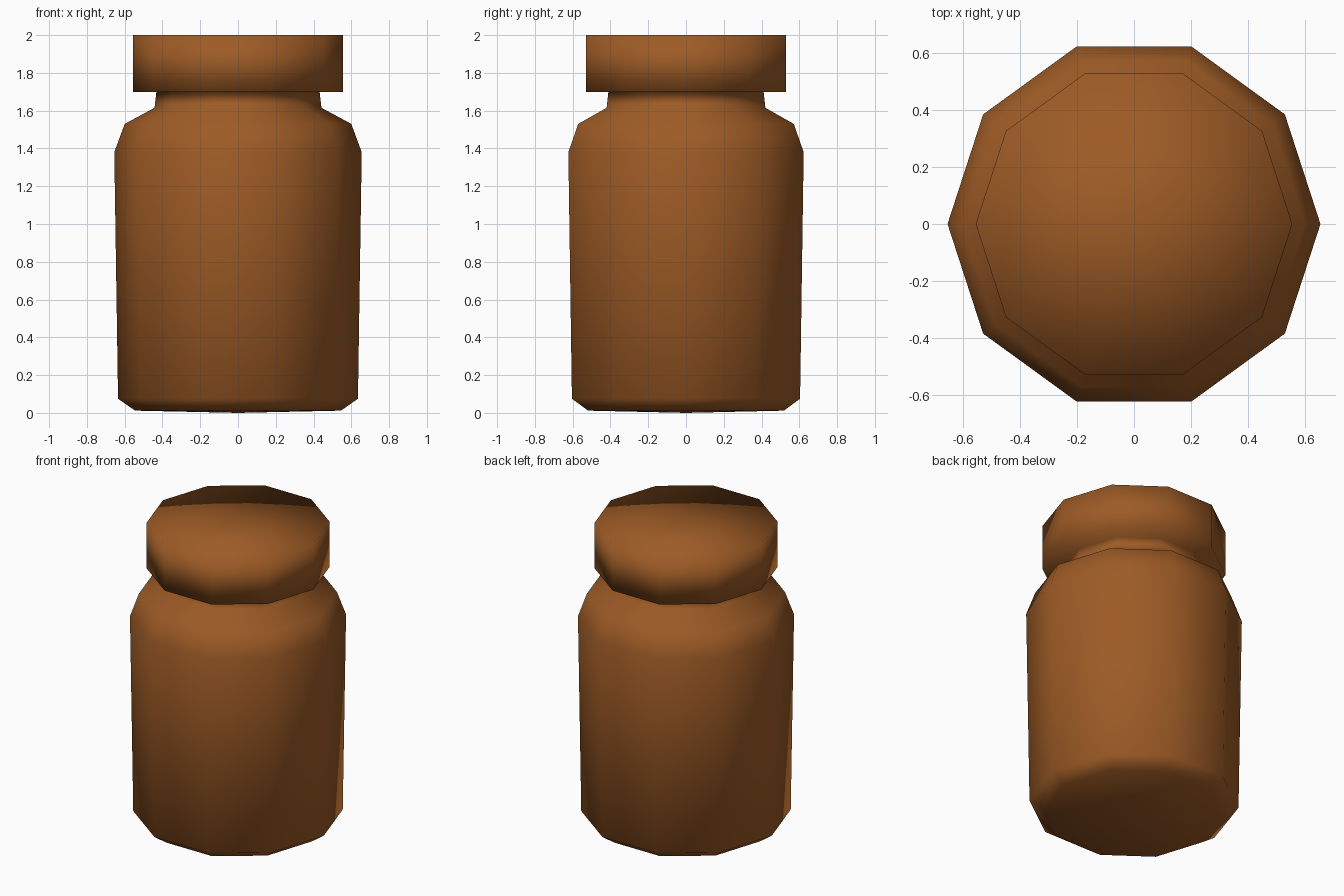
import bpy
import bmesh
from math import cos, sin, tau

SIDES = 10

cube = bpy.data.objects.get("Cube")
if cube:
    bpy.data.objects.remove(cube, do_unlink=True)

# One warm brown for the whole jar
brown = bpy.data.materials.new("warm brown")
brown.use_nodes = True
colour = (0.34, 0.105, 0.019, 1)
brown.diffuse_color = colour
brown.node_tree.nodes["Principled BSDF"].inputs["Base Color"].default_value = colour


def lathe(name, profile):
    """Turn (radius, height) points around z; radius 0 makes a pole."""
    bm = bmesh.new()
    rings = []
    for r, z in profile:
        count = SIDES if r else 1
        rings.append([bm.verts.new((r * cos(tau * i / SIDES), r * sin(tau * i / SIDES), z))
                      for i in range(count)])
    for low, high in zip(rings, rings[1:]):
        for i in range(SIDES):
            j = (i + 1) % SIDES
            corners = [low[i % len(low)], low[j % len(low)],
                       high[j % len(high)], high[i % len(high)]]
            bm.faces.new(list(dict.fromkeys(corners)))
    bmesh.ops.recalc_face_normals(bm, faces=bm.faces)
    for face in bm.faces:
        face.smooth = True
    mesh = bpy.data.meshes.new(name)
    bm.to_mesh(mesh)
    bm.free()
    mesh.materials.append(brown)
    obj = bpy.data.objects.new(name, mesh)
    bpy.context.collection.objects.link(obj)
    return obj


# Body: chamfered foot, slightly flared wall, shoulder, neck and a flange hidden in the lid
lathe("jar_body", [(0, 0), (0.545, 0.012), (0.635, 0.075), (0.655, 1.38), (0.6, 1.53),
                   (0.442, 1.615), (0.432, 1.7), (0.54, 1.705), (0, 1.71)])

# Lid: a flat closed disc, wider than the neck
lathe("jar_lid", [(0, 1.7), (0.556, 1.7), (0.556, 2), (0, 2)])
